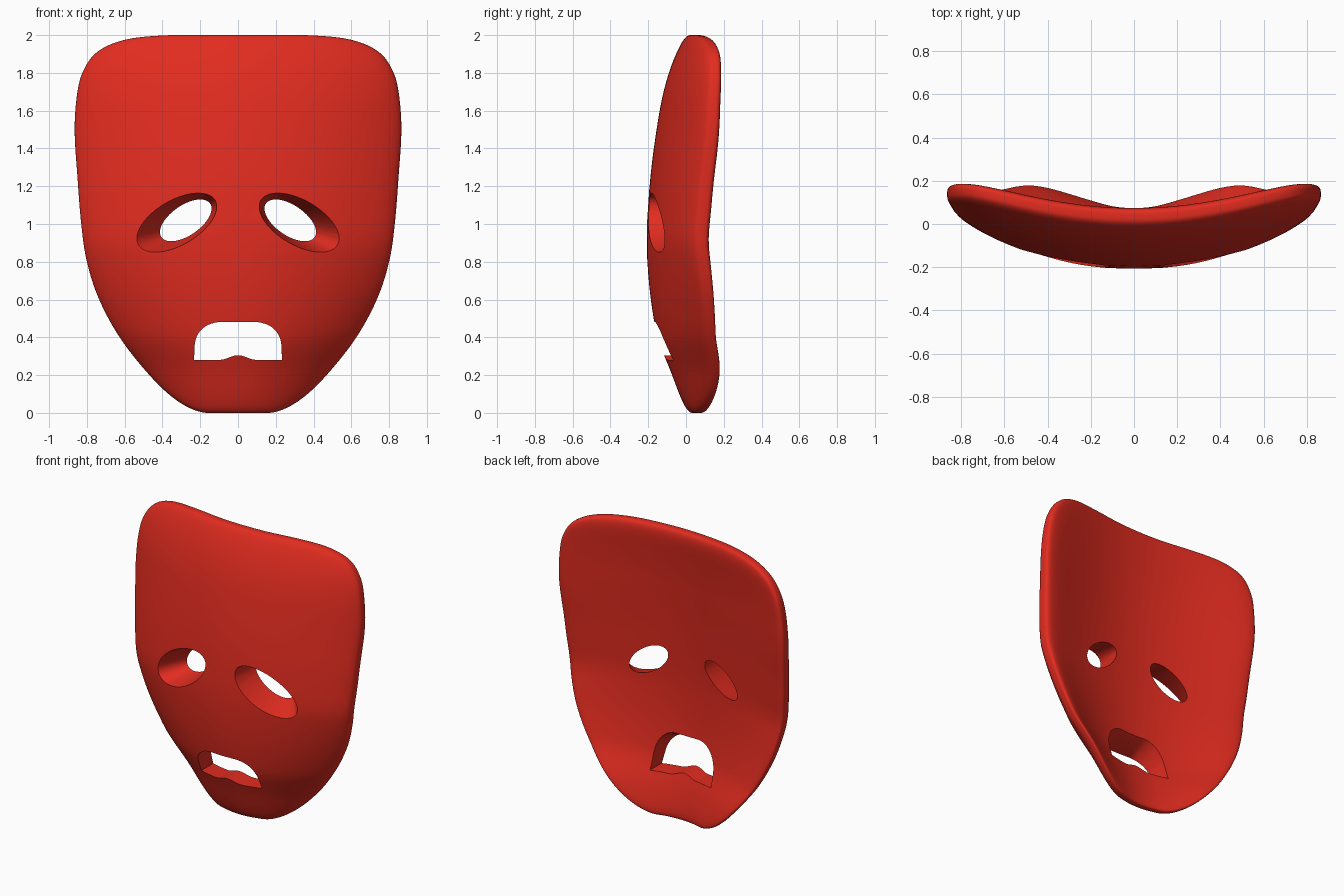
import bpy, bmesh, math
from mathutils import Vector

if "Cube" in bpy.data.objects:
    bpy.data.objects.remove(bpy.data.objects["Cube"])

T = 0.075                      # front half thickness of the shell
CZ = 1.0                       # height of the ring centre


def curve(table, z):
    """Smooth interpolation through (z, value) pairs."""
    n = len(table)
    z = min(max(z, table[0][0]), table[-1][0])
    i = max(k for k in range(n - 1) if table[k][0] <= z)

    def slope(k):
        a, b = table[max(k - 1, 0)], table[min(k + 1, n - 1)]
        return (b[1] - a[1]) / (b[0] - a[0])
    (z0, v0), (z1, v1) = table[i], table[i + 1]
    d = z1 - z0
    t = (z - z0) / d
    return ((2*t**3 - 3*t**2 + 1) * v0 + (t**3 - 2*t**2 + t) * d * slope(i)
            + (3*t**2 - 2*t**3) * v1 + (t**3 - t**2) * d * slope(i + 1))


# Mid-surface: profile on the centre line, sideways bend and back thickness by height
PROFILE = [(0, .05), (.2, -.008), (.43, -.085), (.85, -.132), (1.2, -.118),
           (1.6, -.067), (1.8, -.025), (2, .037)]
BEND = [(0, 1.0), (.2, .78), (.43, .53), (.85, .335), (1.1, .315), (1.4, .305),
        (1.8, .265), (2, .25)]
BACK = [(0, .07), (.25, .072), (.5, .09), (1.0, .115), (1.5, .11), (2, .1)]


def mid(x, z):
    return curve(PROFILE, z) + curve(BEND, z) * x * x


# Face outline: right half, bottom to top, mirrored into a closed spline
half = [(.1, 0), (.21, .008), (.33, .07), (.46, .19), (.62, .39), (.735, .6), (.8, .8),
        (.83, 1.0), (.85, 1.25), (.865, 1.5), (.85, 1.7), (.815, 1.82), (.74, 1.915),
        (.6, 1.975), (.4, 1.998), (.15, 2.0)]
ctrl = [Vector(p) for p in half] + [Vector((-x, z)) for x, z in reversed(half)]
outline = []
for i in range(len(ctrl)):
    a, b, c, d = (ctrl[(i + k) % len(ctrl)] for k in (-1, 0, 1, 2))
    for s in range(5):
        t = s / 5
        outline.append(.5 * (2*b + (c - a)*t + (2*a - 5*b + 4*c - d)*t**2
                             + (3*b - a - 3*c + d)*t**3))


def make(name, rings, poles=None):
    """Skin a list of rings; the ends are fans to the poles, or n-gons."""
    bm = bmesh.new()
    rows = [[bm.verts.new(p) for p in ring] for ring in rings]
    n = len(rows[0])
    for r0, r1 in zip(rows, rows[1:]):
        for j in range(n):
            k = (j + 1) % n
            bm.faces.new((r0[j], r0[k], r1[k], r1[j]))
    for e, row in enumerate((rows[0], rows[-1])):
        if poles:
            c = bm.verts.new(poles[e])
            for j in range(n):
                bm.faces.new((row[j], row[(j + 1) % n], c))
        else:
            bm.faces.new(row)
    bmesh.ops.recalc_face_normals(bm, faces=bm.faces)
    me = bpy.data.meshes.new(name)
    bm.to_mesh(me)
    bm.free()
    ob = bpy.data.objects.new(name, me)
    bpy.context.collection.objects.link(ob)
    return ob


# Mask shell: rings run from the front centre round the rim to the back centre
rings = []
STEPS = 96
for i in range(1, STEPS):
    t = math.pi * i / STEPS
    front = i <= STEPS // 2
    e = 2 / 4 if front else 2 / 3          # the back edge rolls more softly
    r, h = math.sin(t) ** e, abs(math.cos(t)) ** e
    ring = []
    for p in outline:
        x, z = p.x * r, CZ + (p.y - CZ) * r
        ring.append((x, mid(x, z) + h * (-T if front else curve(BACK, z)), z))
    rings.append(ring)
mask = make("mask", rings, [(0, mid(0, CZ) - T, CZ), (0, mid(0, CZ) + curve(BACK, CZ), CZ)])


# Eye cutters: tapered from a large front ellipse to a small back ellipse
def ellipse(cx, cz, a, b, deg, side, back):
    c, s = math.cos(math.radians(deg)), math.sin(math.radians(deg))
    pts = []
    for i in range(56):
        u = 2 * math.pi * i / 56
        p, q = a * math.cos(u), b * math.sin(u)
        x, z = cx + p * c + q * s, cz - p * s + q * c
        pts.append(Vector((side * x, mid(x, z) + (curve(BACK, z) if back else -T), z)))
    return pts


cutters = []
for side in (-1, 1):
    front = ellipse(.325, 1.007, .236, .119, 30, side, False)
    back = ellipse(.275, 1.02, .155, .079, 35, side, True)
    rows = [[f + (b - f) * t for f, b in zip(front, back)] for t in (-.6, 0, 1, 1.5)]
    cutters.append(make("eye_cutter", rows))

# Mouth cutter: arch that rises towards the back, flat floor with a small lip bump
mouth = [(-.233, .28), (-.1, .28)]
mouth += [(x / 100, .28 + .0125 * (1 + math.cos(math.pi * x / 10))) for x in range(-8, 9, 2)]
mouth += [(.1, .28), (.233, .28)]
arch = [(.085 + .145 * math.cos(a), .34 + .142 * math.sin(a))
        for a in (math.pi / 2 * i / 12 for i in range(13))]
mouth += arch + [(-x, z) for x, z in reversed(arch)]
rows = [[(x, y, z if z < .32 else .28 + (z - .28) * k) for x, z in mouth]
        for y, k in ((-.6, 1), (-.16, 1), (.2, 1.8))]
cutters.append(make("mouth_cutter", rows))

# Cut the openings
bpy.context.view_layer.objects.active = mask
mask.select_set(True)
for c in cutters:
    c.hide_render = True
    m = mask.modifiers.new("cut", 'BOOLEAN')
    m.operation, m.solver, m.object = 'DIFFERENCE', 'EXACT', c
    bpy.ops.object.modifier_apply(modifier=m.name)
    bpy.data.objects.remove(c)

bpy.ops.object.shade_smooth_by_angle(angle=math.radians(35))
mat = bpy.data.materials.new("red")
mat.diffuse_color = (.76, .025, .014, 1)
mat.use_nodes = True
mat.node_tree.nodes["Principled BSDF"].inputs["Base Color"].default_value = mat.diffuse_color
mask.data.materials.clear()
mask.data.materials.append(mat)
